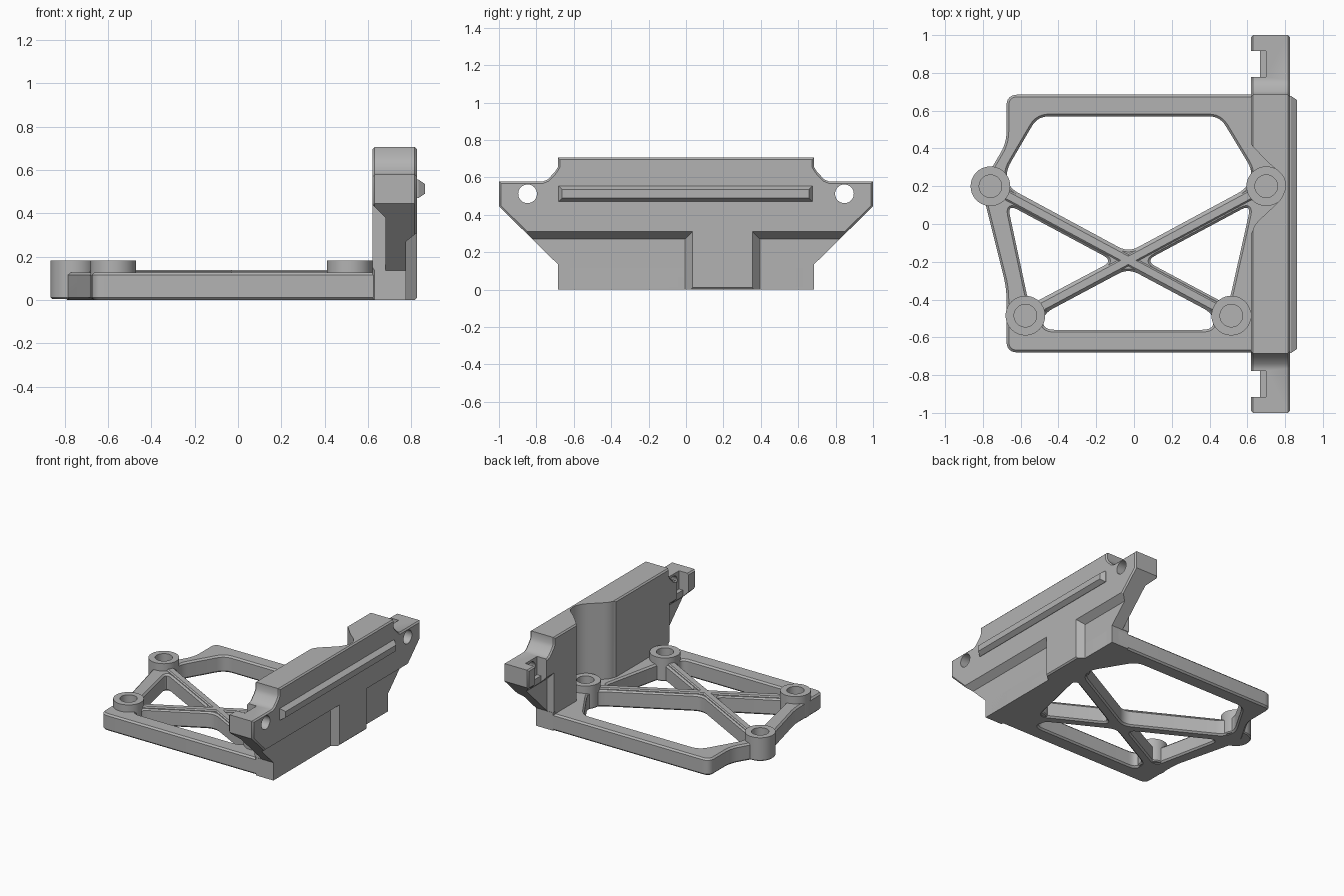
import bpy, bmesh, math
from mathutils import Vector

cube = bpy.data.objects.get("Cube")
if cube:
    bpy.data.objects.remove(cube, do_unlink=True)

grey = bpy.data.materials.new("satin grey")
grey.use_nodes = True
GREY = (0.45, 0.45, 0.45, 1)
grey.diffuse_color = GREY
grey.node_tree.nodes["Principled BSDF"].inputs["Base Color"].default_value = GREY


def ccw(pts):
    area = sum(a[0] * b[1] - b[0] * a[1] for a, b in zip(pts, pts[1:] + pts[:1]))
    return pts if area > 0 else pts[::-1]


def rounded(pts, cut, steps=6):
    """Round each corner, starting a distance 'cut' before it."""
    out, n = [], len(pts)
    for i in range(n):
        p, a, b = (Vector(pts[k % n]) for k in (i, i - 1, i + 1))
        s = p + (a - p).normalized() * min(cut, (a - p).length * 0.45)
        e = p + (b - p).normalized() * min(cut, (b - p).length * 0.45)
        for k in range(steps + 1):
            t = k / steps
            out.append(tuple(s * (1 - t) ** 2 + p * 2 * t * (1 - t) + e * t * t))
    return out


def inset(pts, d):
    """Move a counter-clockwise outline inward by d."""
    out, n = [], len(pts)
    for i in range(n):
        p, a, b = (Vector(pts[k % n]) for k in (i, i - 1, i + 1))
        u, v = (p - a).normalized(), (b - p).normalized()
        m, w = Vector((-u.y, u.x)), Vector((-v.y, v.x))
        out.append(p + (m + w) * d / max(1 + m.dot(w), 0.3))
    return out


def prism(name, pts, levels, axis="z"):
    """Stack an outline along an axis; levels are (height, inset) pairs."""
    place = {"z": lambda u, v, h: (u, v, h), "x": lambda u, v, h: (h, u, v),
             "y": lambda u, v, h: (u, h, v)}[axis]
    pts = ccw(pts)
    n = len(pts)
    bm = bmesh.new()
    rings = [[bm.verts.new(place(p[0], p[1], h)) for p in inset(pts, d)] for h, d in levels]
    for r, s in zip(rings, rings[1:]):
        for i in range(n):
            j = (i + 1) % n
            bm.faces.new((r[i], r[j], s[j], s[i]))
    bm.faces.new(rings[0][::-1])
    bm.faces.new(rings[-1])
    bmesh.ops.recalc_face_normals(bm, faces=bm.faces)
    mesh = bpy.data.meshes.new(name)
    bm.to_mesh(mesh)
    bm.free()
    mesh.materials.append(grey)
    ob = bpy.data.objects.new(name, mesh)
    bpy.context.collection.objects.link(ob)
    return ob


def rect(u0, u1, v0, v1):
    return [(u0, v0), (u1, v0), (u1, v1), (u0, v1)]


def circle(u, v, r, n=40):
    return [(u + r * math.cos(2 * math.pi * i / n), v + r * math.sin(2 * math.pi * i / n))
            for i in range(n)]


def chamfered(lo, hi, c=0.012):
    return [(lo, c), (lo + c, 0), (hi - c, 0), (hi, c)]


def activate(ob):
    bpy.ops.object.select_all(action="DESELECT")
    ob.select_set(True)
    bpy.context.view_layer.objects.active = ob


def cut(ob, cutters):
    activate(ob)
    for c in cutters:
        c.hide_render = True
        mod = ob.modifiers.new("cut", "BOOLEAN")
        mod.operation, mod.solver, mod.object = "DIFFERENCE", "EXACT", c
        bpy.ops.object.modifier_apply(modifier=mod.name)
        bpy.data.objects.remove(c, do_unlink=True)


TOP = 0.127
posts = [(-0.76, 0.2), (0.7, 0.2), (-0.575, -0.485), (0.515, -0.485)]
parts = []

# Base frame with four rounded openings
outline = [(-0.675, -0.68), (0.775, -0.68), (0.775, 0.685), (-0.675, 0.685),
           (-0.675, 0.43), (-0.81, 0.2), (-0.675, -0.34)]
base = prism("base_frame", rounded(outline, 0.06), chamfered(0, TOP))
openings = [
    [(-0.03, -0.15), (0.6, 0.19), (0.63, 0.28), (0.455, 0.57), (-0.51, 0.57),
     (-0.68, 0.28), (-0.66, 0.19)],
    [(-0.11, -0.195), (-0.67, 0.105), (-0.555, -0.43)],
    [(0.06, -0.195), (0.62, 0.105), (0.5, -0.43)],
    [(-0.03, -0.235), (0.42, -0.475), (0.42, -0.56), (-0.48, -0.56), (-0.48, -0.475)],
]
flare = [(-0.01, -0.022), (0.012, 0), (TOP - 0.012, 0), (TOP + 0.01, -0.022)]
cutters = [prism("opening", rounded(o, 0.06), flare) for o in openings]
cutters += [prism("bore", circle(x, y, 0.075), [(0.05, 0), (0.3, 0)]) for x, y in posts]
cut(base, cutters)
parts.append(base)

# Screw posts with blind bores
for i, (x, y) in enumerate(posts):
    parts.append(prism(f"screw_post_{i + 1}", circle(x, y, 0.105),
                       [(0.004, 0.008), (0.012, 0), (0.182, 0), (0.182, 0.045), (0.06, 0.045)]))

# Raised strips along the crossed braces
for i, (a, b) in enumerate([(0, 3), (1, 2)]):
    a, b = Vector(posts[a]), Vector(posts[b])
    d = (b - a).normalized()
    s = Vector((-d.y, d.x)) * 0.027
    a, b = a + d * 0.09, b - d * 0.09
    parts.append(prism(f"brace_strip_{i + 1}", [tuple(p) for p in (a - s, b - s, b + s, a + s)],
                       [(0.1, 0), (0.131, 0), (0.139, 0.008)]))

# Upright wall with spreading wings
half = [(0.685, 0), (0.685, 0.135), (1, 0.445), (1, 0.578), (0.765, 0.578), (0.74, 0.588),
        (0.7, 0.63), (0.685, 0.655), (0.685, 0.705)]
wall = prism("upright_wall", half + [(-y, z) for y, z in half[::-1]],
             chamfered(0.62, 0.825, 0.01), "x")
notch = [(0.55, 0.5), (0.62, 0.42), (0.715, 0.32), (0.79, 0.26), (0.807, 0.2),
         (0.78, 0.13), (0.64, 0), (0.62, -0.06), (0.55, -0.08)]
cutters = [prism("post_notch", rounded(notch, 0.04), [(0.12, 0), (1, 0)])]
# Stepped-back lower panels on the outside
for lo, hi in [(-1.2, -0.005), (0.395, 1.2)]:
    cutters.append(prism("panel_recess", rect(lo, hi, -0.2, 0.27),
                         [(0.775, 0), (0.835, -0.048)], "x"))
for side in (-1, 1):
    y0, y1 = sorted((side * 0.687, side * 1.1))
    cutters.append(prism("wing_underside", [(0.58, 0.48), (0.68, 0.38), (0.68, -0.1), (0.58, -0.1)],
                         [(y0, 0), (y1, 0)], "y"))
    y = side * 0.847
    cutters.append(prism("screw_hole", circle(y, 0.512, 0.05), [(0.5, 0), (1, 0)], "x"))
    cutters.append(prism("slot", rect(0.55, 0.668, y - 0.07, y + 0.07), [(0.2, 0), (0.8, 0)]))
    cutters.append(prism("nut_pocket", rect(0.6, 0.7, y - 0.07, y + 0.07), [(0.44, 0), (0.8, 0)]))
cut(wall, cutters)
parts.append(wall)

# Long tapered rail on the outside of the wall
parts.append(prism("outer_rail", rect(-0.682, 0.677, 0.47, 0.555),
                   [(0.815, 0), (0.832, 0), (0.862, 0.02)], "x"))

for ob in parts:
    activate(ob)
    bpy.ops.object.shade_smooth_by_angle(angle=math.radians(32))
